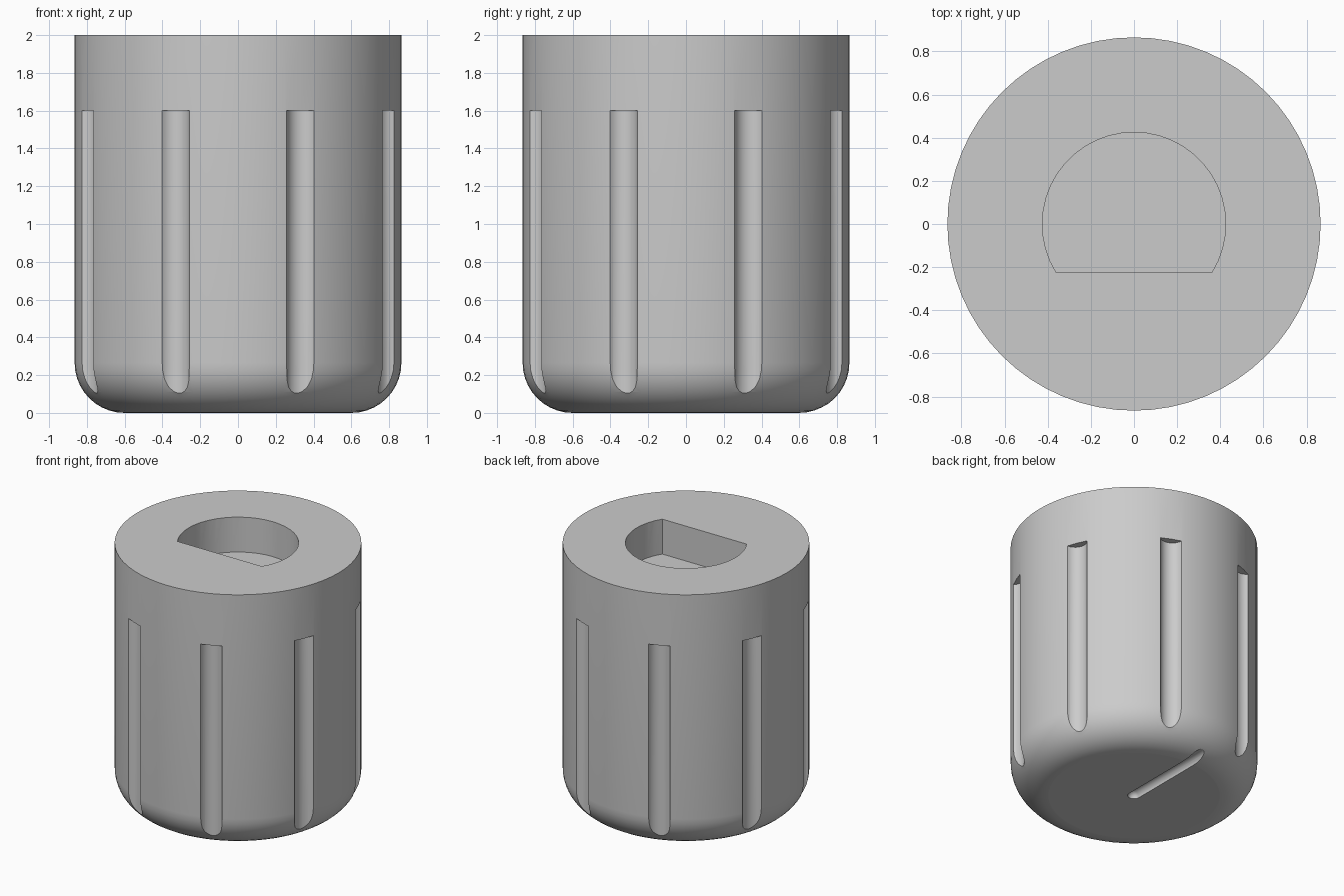
import bpy, bmesh
from math import sin, cos, pi, asin, radians
from mathutils import Matrix, Vector

cube = bpy.data.objects.get("Cube")
if cube:
    bpy.data.objects.remove(cube, do_unlink=True)

RADIUS, HEIGHT, FILLET = 0.865, 2.0, 0.265
FLUTE_R, FLUTE_DIST, FLUTE_TOP = 0.085, 0.895, 1.6
HOLE_R, HOLE_FLAT, HOLE_FLOOR = 0.425, -0.225, 1.73
GROOVE_R = 0.045

grey = bpy.data.materials.new("plain grey")
grey.use_nodes = True
grey.diffuse_color = (0.6, 0.6, 0.6, 1)
grey.node_tree.nodes["Principled BSDF"].inputs["Base Color"].default_value = (0.6, 0.6, 0.6, 1)


def finish(bm, name):
    bmesh.ops.recalc_face_normals(bm, faces=bm.faces)
    mesh = bpy.data.meshes.new(name)
    bm.to_mesh(mesh)
    bm.free()
    mesh.materials.append(grey)
    obj = bpy.data.objects.new(name, mesh)
    bpy.context.collection.objects.link(obj)
    return obj


def lathe(name, profile, steps):
    """Revolve (radius, height) points around z."""
    bm = bmesh.new()
    verts = [bm.verts.new((r, 0, z)) for r, z in profile]
    edges = [bm.edges.new(pair) for pair in zip(verts, verts[1:])]
    bmesh.ops.spin(bm, geom=verts + edges, cent=(0, 0, 0), axis=(0, 0, 1),
                   angle=2 * pi, steps=steps)
    bmesh.ops.remove_doubles(bm, verts=bm.verts, dist=1e-4)
    return finish(bm, name)


def arc(cx, cz, r, start, end, steps):
    angles = [radians(start + (end - start) * i / steps) for i in range(steps + 1)]
    return [(cx + r * cos(a), cz + r * sin(a)) for a in angles]


# Knob body: straight barrel with a rounded lower rim
body = lathe("knob_body",
             [(0, 0)] + arc(RADIUS - FILLET, FILLET, FILLET, -90, 0, 10)
             + [(RADIUS, HEIGHT), (0, HEIGHT)], 64)

# Eight grip flutes around the barrel
bm = bmesh.new()
for i in range(8):
    a = radians(22.5 + 45 * i)
    place = Matrix.Translation((FLUTE_DIST * cos(a), FLUTE_DIST * sin(a), FLUTE_TOP / 2 - 0.1))
    bmesh.ops.create_cone(bm, cap_ends=True, segments=24, radius1=FLUTE_R, radius2=FLUTE_R,
                          depth=FLUTE_TOP + 0.2, matrix=place)
flutes = finish(bm, "flute_cutter")

# D-shaped shaft socket in the top
bm = bmesh.new()
low = asin(HOLE_FLAT / HOLE_R) * 180 / pi
ring = [bm.verts.new((x, y, HOLE_FLOOR)) for x, y in arc(0, 0, HOLE_R, low, 180 - low, 30)]
face = bm.faces.new(ring)
top = bmesh.ops.extrude_face_region(bm, geom=[face])
bmesh.ops.translate(bm, vec=Vector((0, 0, 0.5)),
                    verts=[v for v in top["geom"] if isinstance(v, bmesh.types.BMVert)])
socket = finish(bm, "socket_cutter")

# Pointer groove underneath, from the centre out to the back edge
groove = lathe("groove_cutter",
               arc(0, 0, GROOVE_R, -90, 0, 6) + [(GROOVE_R, 1), (0, 1)], 24)
groove.data.transform(Matrix.Rotation(radians(-90), 4, "X"))

# Cut everything out of the body
bpy.ops.object.select_all(action="DESELECT")
bpy.context.view_layer.objects.active = body
body.select_set(True)
for cutter in (flutes, socket, groove):
    cutter.hide_render = True
    mod = body.modifiers.new(cutter.name, "BOOLEAN")
    mod.operation, mod.solver, mod.object = "DIFFERENCE", "EXACT", cutter
    bpy.ops.object.modifier_apply(modifier=mod.name)
    bpy.data.objects.remove(cutter, do_unlink=True)

# Smooth round walls, flat level faces
bpy.ops.object.shade_smooth_by_angle(angle=radians(30))
for poly in body.data.polygons:
    if abs(poly.normal.z) > 0.999:
        poly.use_smooth = False
